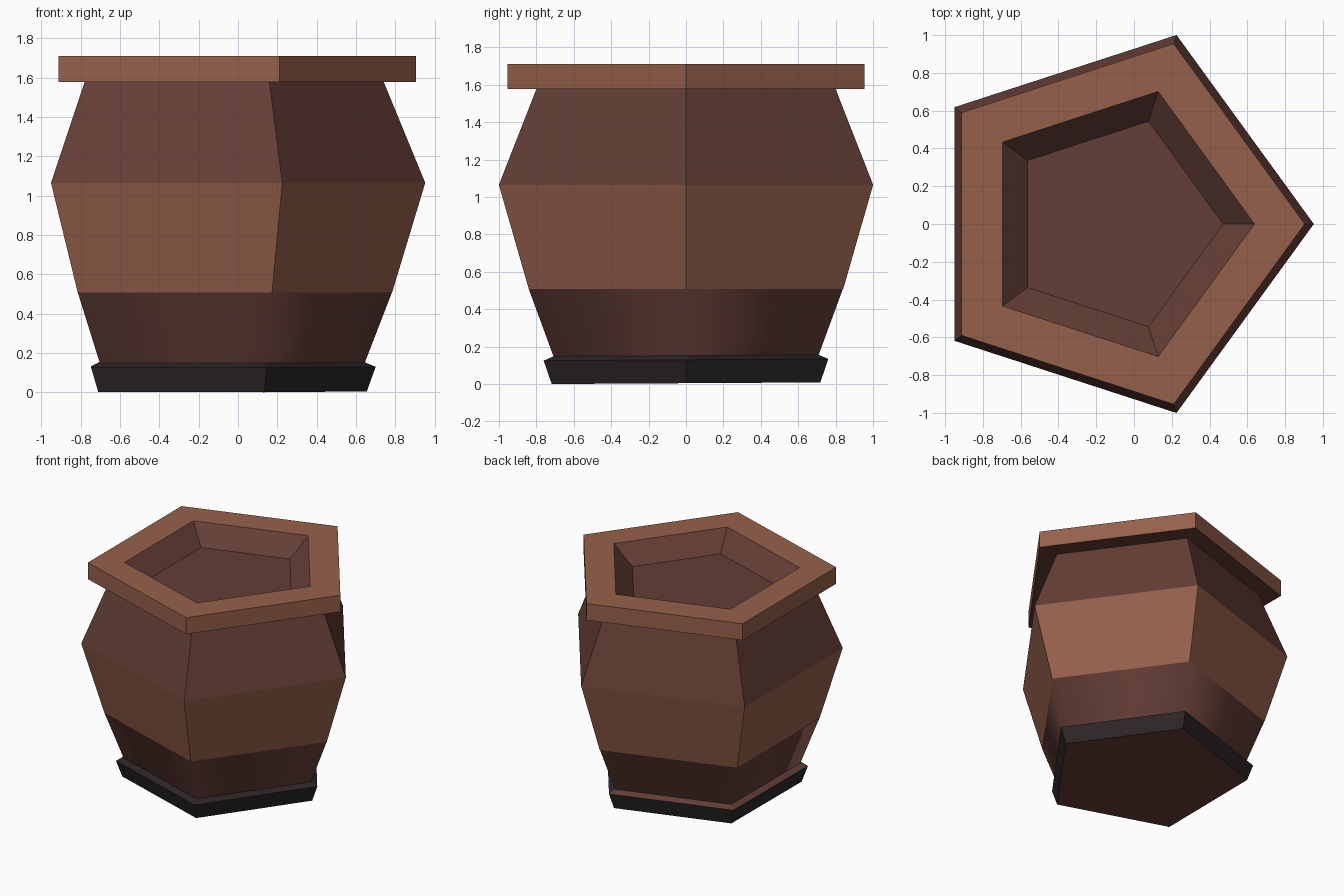
import bpy, bmesh, math

if "Cube" in bpy.data.objects:
    bpy.data.objects.remove(bpy.data.objects["Cube"])

CX = -0.10  # pentagon axis offset so the bounding box is centred


def mat(name, rgb):
    m = bpy.data.materials.new(name)
    m.diffuse_color = (*rgb, 1)
    m.use_nodes = True
    m.node_tree.nodes["Principled BSDF"].inputs["Base Color"].default_value = m.diffuse_color
    return m


CLAY = mat("clay_brown", (0.305, 0.117, 0.070))
DARK = mat("dark_brown", (0.127, 0.048, 0.037))
BLACK = mat("near_black", (0.025, 0.019, 0.020))


def shell(name, profile, mats, cap_start=None, cap_end=None, smooth=False, tilt=0.0):
    """Five-sided shell through (radius, z) rings; mats gives one material index per band."""
    bm = bmesh.new()
    rings = []
    for r, z in profile:
        ring = []
        for i in range(5):
            a = math.radians(72 * i)
            y = r * math.sin(a)
            ring.append(bm.verts.new((CX + r * math.cos(a), y, z + tilt * (y + 0.72))))
        rings.append(ring)
    for k, m in enumerate(mats):
        a, b = rings[k], rings[k + 1]
        for i in range(5):
            j = (i + 1) % 5
            f = bm.faces.new((a[i], a[j], b[j], b[i]))
            f.material_index = m
            f.smooth = smooth
    if cap_start is not None:
        bm.faces.new(rings[0][::-1]).material_index = cap_start
    if cap_end is not None:
        bm.faces.new(rings[-1]).material_index = cap_end
    me = bpy.data.meshes.new(name)
    bm.to_mesh(me)
    bm.free()
    for m in (CLAY, DARK, BLACK):
        me.materials.append(m)
    ob = bpy.data.objects.new(name, me)
    bpy.context.collection.objects.link(ob)
    return ob


# Foot: black sides, brown underside, chamfered ledge
foot = shell("foot", [(0.755, 0.0), (0.80, 0.125), (0.745, 0.148)], [2, 2],
             cap_start=1, tilt=0.006)
# Ledge turns brown on the back and left sides
for f in foot.data.polygons:
    if 0.2 < f.normal.z and f.normal.x < -0.1 and f.normal.y > -0.1:
        f.material_index = 1

# Lower body band, softly shaded
shell("lower_body", [(0.745, 0.148), (0.884, 0.508)], [1], smooth=True, tilt=0.004)

# Belly and shoulder
shell("belly", [(0.884, 0.508), (1.052, 1.065)], [0])
shell("shoulder", [(1.052, 1.065), (0.84, 1.58)], [1])

# Rim with underside, sloping inner walls and soil floor
shell("rim", [(0.84, 1.578), (1.004, 1.578), (1.004, 1.71), (0.738, 1.71), (0.572, 1.57)],
      [1, 0, 0, 1], cap_end=1)
